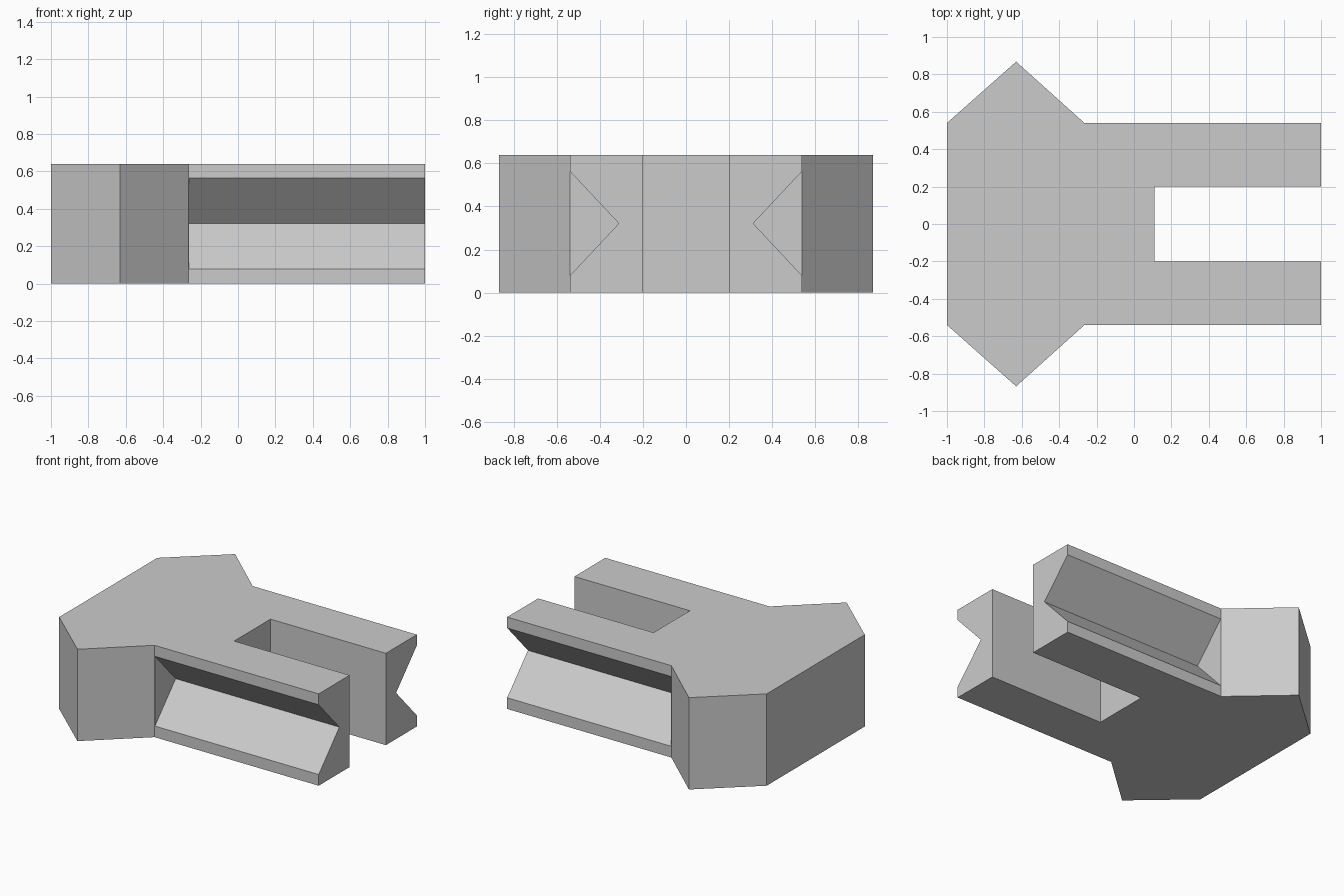
import bpy
import bmesh
from mathutils import Vector

if "Cube" in bpy.data.objects:
    bpy.data.objects.remove(bpy.data.objects["Cube"], do_unlink=True)

HEIGHT = 0.64
ARM_Y = 0.54        # outer side of the arms
SLOT_Y = 0.20       # half width of the slot
NECK_X = -0.265     # where the head meets the arms

grey = bpy.data.materials.new("light grey")
grey.use_nodes = True
grey.diffuse_color = (0.6, 0.6, 0.6, 1)
grey.node_tree.nodes["Principled BSDF"].inputs["Base Color"].default_value = (0.6, 0.6, 0.6, 1)


def prism(name, points, direction):
    """Extrude a closed outline along a direction into a solid."""
    bm = bmesh.new()
    face = bm.faces.new([bm.verts.new(p) for p in points])
    result = bmesh.ops.extrude_face_region(bm, geom=[face], use_keep_orig=True)
    moved = [v for v in result["geom"] if isinstance(v, bmesh.types.BMVert)]
    bmesh.ops.translate(bm, verts=moved, vec=Vector(direction))
    bmesh.ops.recalc_face_normals(bm, faces=bm.faces)
    mesh = bpy.data.meshes.new(name)
    bm.to_mesh(mesh)
    bm.free()
    mesh.materials.append(grey)
    obj = bpy.data.objects.new(name, mesh)
    bpy.context.collection.objects.link(obj)
    return obj


def cut(target, cutter):
    """Subtract the cutter, then discard it."""
    mod = target.modifiers.new("cut", "BOOLEAN")
    mod.operation = "DIFFERENCE"
    mod.solver = "EXACT"
    mod.object = cutter
    bpy.context.view_layer.objects.active = target
    bpy.ops.object.modifier_apply(modifier=mod.name)
    bpy.data.objects.remove(cutter, do_unlink=True)


# Forked body: pointed head with two arms, half outline mirrored across y
half = [(1, SLOT_Y), (1, ARM_Y), (NECK_X, ARM_Y), (-0.63, 0.868), (-1, ARM_Y)]
inner = (0.11, SLOT_Y)
outline = [inner] + half
outline += [(x, -y) for x, y in reversed(outline)]
body = prism("forked_body", [(x, y, 0) for x, y in outline], (0, 0, HEIGHT))

# V grooves along the outer side of each arm
for side in (-1, 1):
    profile = [(ARM_Y, 0.078), (0.312, 0.321), (ARM_Y, 0.564), (ARM_Y + 0.1, 0.564), (ARM_Y + 0.1, 0.078)]
    groove = prism("groove_cutter", [(-0.262, side * y, z) for y, z in profile], (1.4, 0, 0))
    groove.hide_render = True
    cut(body, groove)
